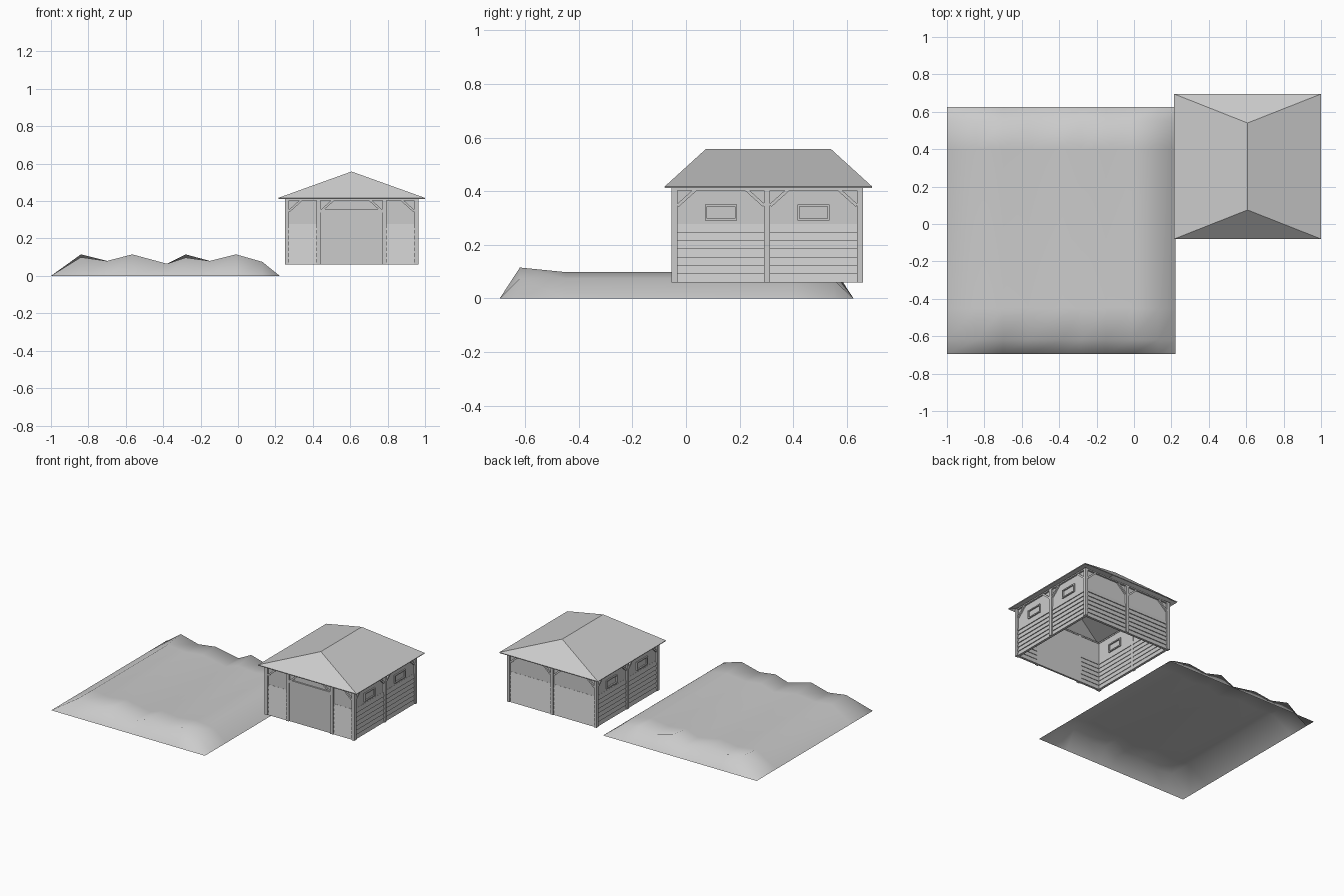
import bpy, bmesh, math
from mathutils import Matrix, Vector

if "Cube" in bpy.data.objects:
    bpy.data.objects.remove(bpy.data.objects["Cube"])

CX, CY, H = 0.607, 0.303, 0.357      # hut centre and half width
Z0, Z1 = 0.06, 0.412                 # wall bottom and top


def make_object(name, bm):
    bmesh.ops.recalc_face_normals(bm, faces=bm.faces)
    me = bpy.data.meshes.new(name)
    bm.to_mesh(me)
    bm.free()
    ob = bpy.data.objects.new(name, me)
    bpy.context.collection.objects.link(ob)
    return ob


def add_box(bm, u, d, z, m):
    """Box in wall space: u along the wall, d outward from its face, z up."""
    size = Vector((u[1] - u[0], d[1] - d[0], z[1] - z[0]))
    mid = Vector((sum(u) / 2, -H - sum(d) / 2, sum(z) / 2))
    bmesh.ops.create_cube(bm, size=1, matrix=m @ Matrix.Translation(mid) @ Matrix.Diagonal((*size, 1)))


def add_brace(bm, u, s, m):
    """Diagonal brace rising from a post at u toward direction s."""
    mid = Vector((u + s * 0.034, -H + 0.010, 0.376))
    rot = Matrix.Rotation(-s * math.radians(42), 4, 'Y')
    bmesh.ops.create_cube(bm, size=1, matrix=m @ Matrix.Translation(mid) @ rot
                          @ Matrix.Diagonal((0.09, 0.014, 0.012, 1)))


def wall(name, angle, posts, bays, windows=(), brace=True):
    m = Matrix.Translation((CX, CY, 0)) @ Matrix.Rotation(math.radians(angle), 4, 'Z')
    # Panel
    bm = bmesh.new()
    add_box(bm, (-H + .01, H - .01), (-.019, -.013), (Z0, Z1), m)
    make_object(name + "_panel", bm)
    # Posts, top rail and braces
    bm = bmesh.new()
    for p in posts:
        add_box(bm, (p - .011, p + .011), (-.022, 0), (Z0, Z1), m)
    add_box(bm, (-H, H), (-.022, -.001), (Z1 - .009, Z1), m)
    if brace:
        for a, b in zip(posts[:-1], posts[1:]):
            add_brace(bm, a + .011, 1, m)
            add_brace(bm, b - .011, -1, m)
    make_object(name + "_frame", bm)
    # Overlapping planks: tilted wedge profile on both faces of the panel
    bm = bmesh.new()
    n, ph = 7, 0.031
    for a, b in bays:
        for i in range(n):
            zb = Z0 + i * ph
            prof = [(-.023, zb), (-.006, zb), (-.012, zb + ph), (-.019, zb + ph)]
            ends = [[bm.verts.new(m @ Vector((u, -H - d, z))) for d, z in prof] for u in (a, b)]
            bm.faces.new(ends[0])
            bm.faces.new(ends[1][::-1])
            for k in range(4):
                j = (k + 1) % 4
                bm.faces.new((ends[0][k], ends[1][k], ends[1][j], ends[0][j]))
    make_object(name + "_planks", bm)
    # Window frames
    for w in windows:
        bm = bmesh.new()
        z, t, d = (.290, .350), .008, (-.028, -.004)
        for zz in ((z[0], z[0] + t), (z[1] - t, z[1])):
            add_box(bm, (w - .06, w + .06), d, zz, m)
        for s in (-1, 1):
            add_box(bm, tuple(sorted((w + s * .06, w + s * .052))), d, (z[0] + t, z[1] - t), m)
        make_object(name + "_window", bm)
    return m


E = H - .011
full = [(-H + .02, -.011), (.011, H - .02)]
wall("right_wall", 90, [-E, 0, E], full, (-.173, .173))
wall("left_wall", -90, [-E, 0, E], full, (-.173, .173))
wall("back_wall", 180, [-E, 0, E], full)
front = wall("front_wall", 0, [-E, -.176, .176, E],
             [(-H + .02, -.185), (.185, H - .02)], brace=False)

# Door with lintel, upper rail and braces
bm = bmesh.new()
add_box(bm, (-.165, .165), (-.022, -.009), (Z0, .338), front)
make_object("door", bm)
bm = bmesh.new()
add_box(bm, (-.165, .165), (-.022, -.002), (.338, .358), front)
for u, s in ((-.165, 1), (.165, -1), (-E + .011, 1), (E - .011, -1)):
    add_brace(bm, u, s, front)
make_object("door_lintel", bm)

# Hipped roof
bm = bmesh.new()
v = [bm.verts.new(p) for p in [(.215, -.08, .417), (1, -.08, .417), (1, .695, .417), (.215, .695, .417),
                               (CX, .075, .558), (CX, .54, .558)]]
for f in ((0, 1, 4), (1, 2, 5, 4), (2, 3, 5), (3, 0, 4, 5)):
    bm.faces.new([v[i] for i in f])
roof = make_object("roof", bm)
sol = roof.modifiers.new("thickness", 'SOLIDIFY')
sol.thickness = 0.006
sol.offset = -1

# Earth mound: open sheet of rows along y with a ridged profile along x
xs = [-1, -.84, -.70, -.565, -.38, -.28, -.15, -.01, .13, .223]
edge = [0] * 10
front_row = [0, .100, .080, .115, .065, .098, .080, .115, .075, 0]
middle = [0, .096, .080, .098, .062, .096, .080, .098, .075, 0]
back_row = [0, .115, .080, .098, .065, .115, .080, .098, .070, 0]
rows = [(-.695, edge), (-.62, front_row), (-.45, middle), (.40, middle), (.55, back_row), (.625, edge)]
bm = bmesh.new()
grid = [[bm.verts.new((x, y, z)) for x, z in zip(xs, zs)] for y, zs in rows]
for a, b in zip(grid[:-1], grid[1:]):
    for i in range(len(xs) - 1):
        f = bm.faces.new((a[i], a[i + 1], b[i + 1], b[i]))
        f.smooth = True
make_object("earth_mound", bm)
